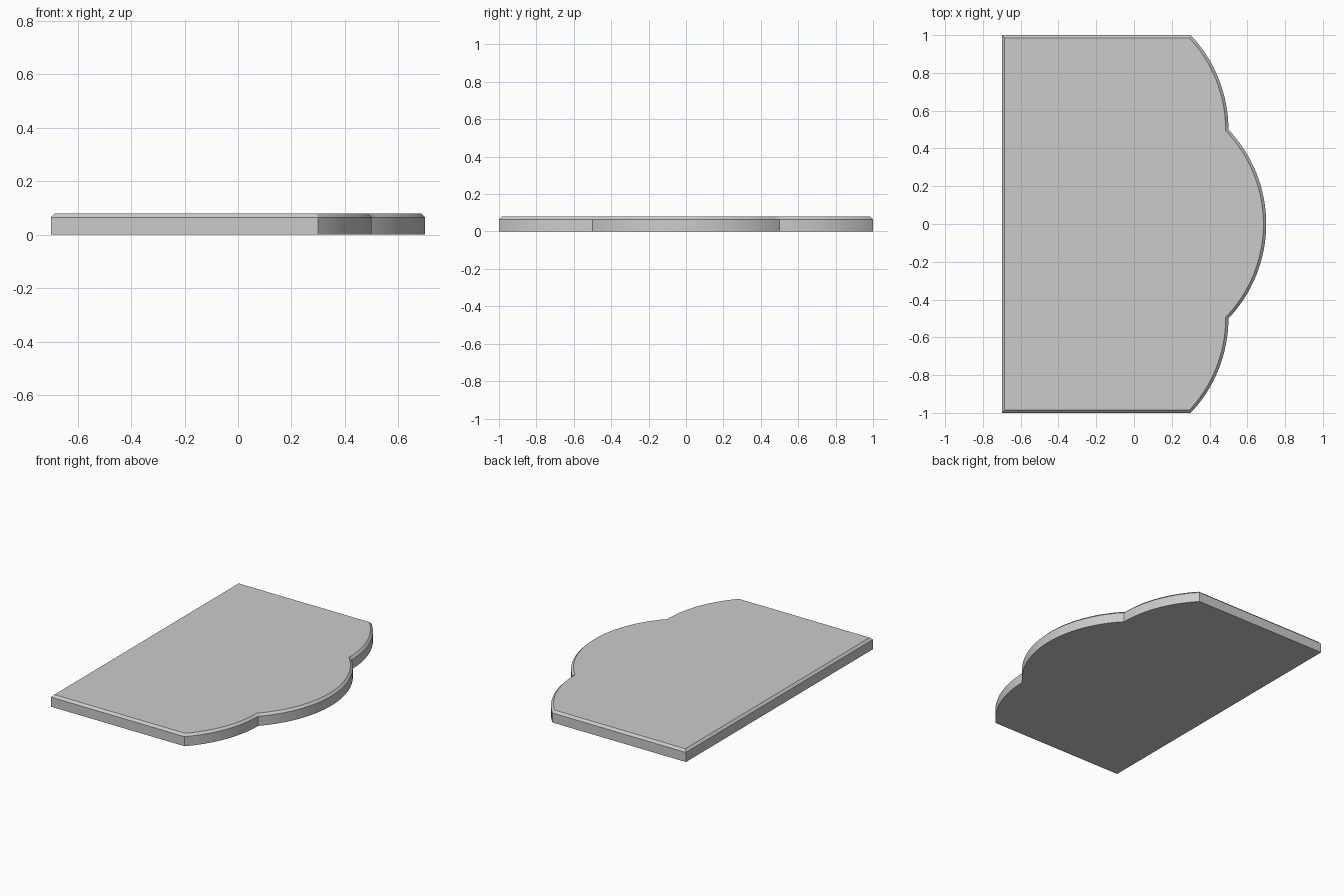
import bpy, bmesh
from math import asin, sin, cos

if "Cube" in bpy.data.objects:
    bpy.data.objects.remove(bpy.data.objects["Cube"])

RADIUS = 0.725                # shared radius of all scalloped edges
HALF = asin(0.5 / RADIUS)     # half angle of the middle bulge
HEIGHT, CHAMFER = 0.08, 0.015
STEPS = 16


def arc(cx, cy, a0, a1, steps):
    return [(cx + RADIUS * cos(a0 + (a1 - a0) * i / steps),
             cy + RADIUS * sin(a0 + (a1 - a0) * i / steps)) for i in range(steps + 1)]


# Outline: straight back and ends, stepped curved front
outline = [(-0.7, -1.0)]
outline += arc(-0.225, -0.5, -HALF, 0, STEPS)
outline += arc(-0.025, 0, -HALF, HALF, 2 * STEPS)[1:-1]
outline += arc(-0.225, 0.5, 0, HALF, STEPS)
outline.append((-0.7, 1.0))

# Slab body with a chamfered top edge
bm = bmesh.new()
base = bm.faces.new([bm.verts.new((x, y, 0)) for x, y in outline])
lower = [bm.verts.new((x, y, HEIGHT - CHAMFER)) for x, y in outline]
top = bm.faces.new(lower)
n = len(outline)
base_verts = list(base.verts)
for i in range(n):
    j = (i + 1) % n
    bm.faces.new((base_verts[i], base_verts[j], lower[j], lower[i]))
base.normal_flip()
bm.normal_update()
bmesh.ops.inset_region(bm, faces=[top], thickness=CHAMFER, depth=CHAMFER,
                       use_even_offset=True)
bmesh.ops.recalc_face_normals(bm, faces=bm.faces)

mesh = bpy.data.meshes.new("table_top")
bm.to_mesh(mesh)
bm.free()
slab = bpy.data.objects.new("table_top", mesh)
bpy.context.collection.objects.link(slab)

# Smooth curves, crisp corners
bpy.context.view_layer.objects.active = slab
slab.select_set(True)
bpy.ops.object.shade_smooth_by_angle(angle=0.5)
